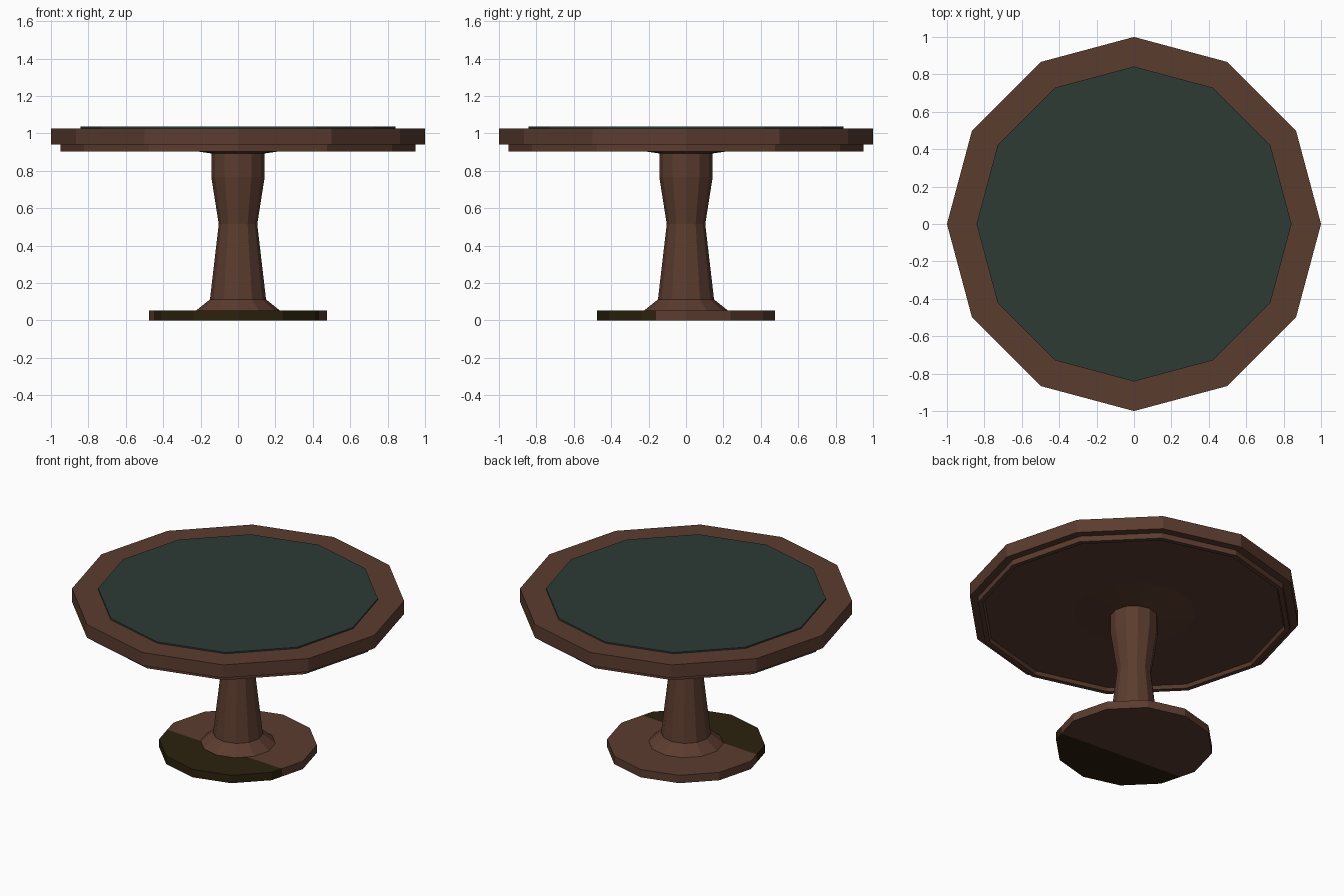
import bpy, bmesh, math
from mathutils import Vector

cube = bpy.data.objects.get("Cube")
if cube:
    bpy.data.objects.remove(cube, do_unlink=True)

SIDES = 12


def material(name, rgb):
    m = bpy.data.materials.new(name)
    m.use_nodes = True
    m.diffuse_color = (*rgb, 1)
    m.node_tree.nodes["Principled BSDF"].inputs["Base Color"].default_value = (*rgb, 1)
    return m


wood = material("brown_wood", (0.105, 0.045, 0.028))
felt = material("green_felt", (0.026, 0.044, 0.036))
dark = material("dark_olive", (0.024, 0.015, 0.004))


def lathe(name, profile, mats):
    """Turn an (r, z) profile into a flat-sided solid; radius 0 closes to a flat cap."""
    bm = bmesh.new()
    rings = [[bm.verts.new((r * math.cos(math.tau * i / SIDES),
                            r * math.sin(math.tau * i / SIDES), z))
              for i in range(SIDES)] for r, z in profile]
    for a, b in zip(rings, rings[1:]):
        for i in range(SIDES):
            j = (i + 1) % SIDES
            bm.faces.new((a[i], a[j], b[j], b[i]))
    bm.faces.new(rings[0][::-1])
    bm.faces.new(rings[-1])
    bmesh.ops.recalc_face_normals(bm, faces=bm.faces)
    mesh = bpy.data.meshes.new(name)
    bm.to_mesh(mesh)
    bm.free()
    for m in mats:
        mesh.materials.append(m)
    obj = bpy.data.objects.new(name, mesh)
    bpy.context.collection.objects.link(obj)
    return obj


# Round top with a stepped apron and a recessed underside
lathe("table_top", [(0.37, 0.925), (0.91, 0.925), (0.92, 0.903), (0.95, 0.903),
                    (0.95, 0.94), (1.0, 0.94), (1.0, 1.027)], [wood])
lathe("felt_surface", [(0.842, 1.02), (0.842, 1.036)], [felt])

# Turned column with a flared foot and a shallow collar under the top
lathe("pedestal", [(0.225, 0.052), (0.15, 0.112), (0.103, 0.515), (0.143, 0.768),
                   (0.143, 0.893), (0.37, 0.925)], [wood])

# Foot disc, cut across so its front part takes the darker colour
base = lathe("base_disc", [(0.475, 0), (0.475, 0.052)], [wood, dark])
bm = bmesh.new()
bm.from_mesh(base.data)
point, normal = Vector((0, -0.13, 0)), Vector((0.068, 1, 0))
bmesh.ops.bisect_plane(bm, geom=bm.verts[:] + bm.edges[:] + bm.faces[:],
                       plane_co=point, plane_no=normal)
for f in bm.faces:
    f.material_index = int((f.calc_center_median() - point).dot(normal) < 0)
bm.to_mesh(base.data)
bm.free()
